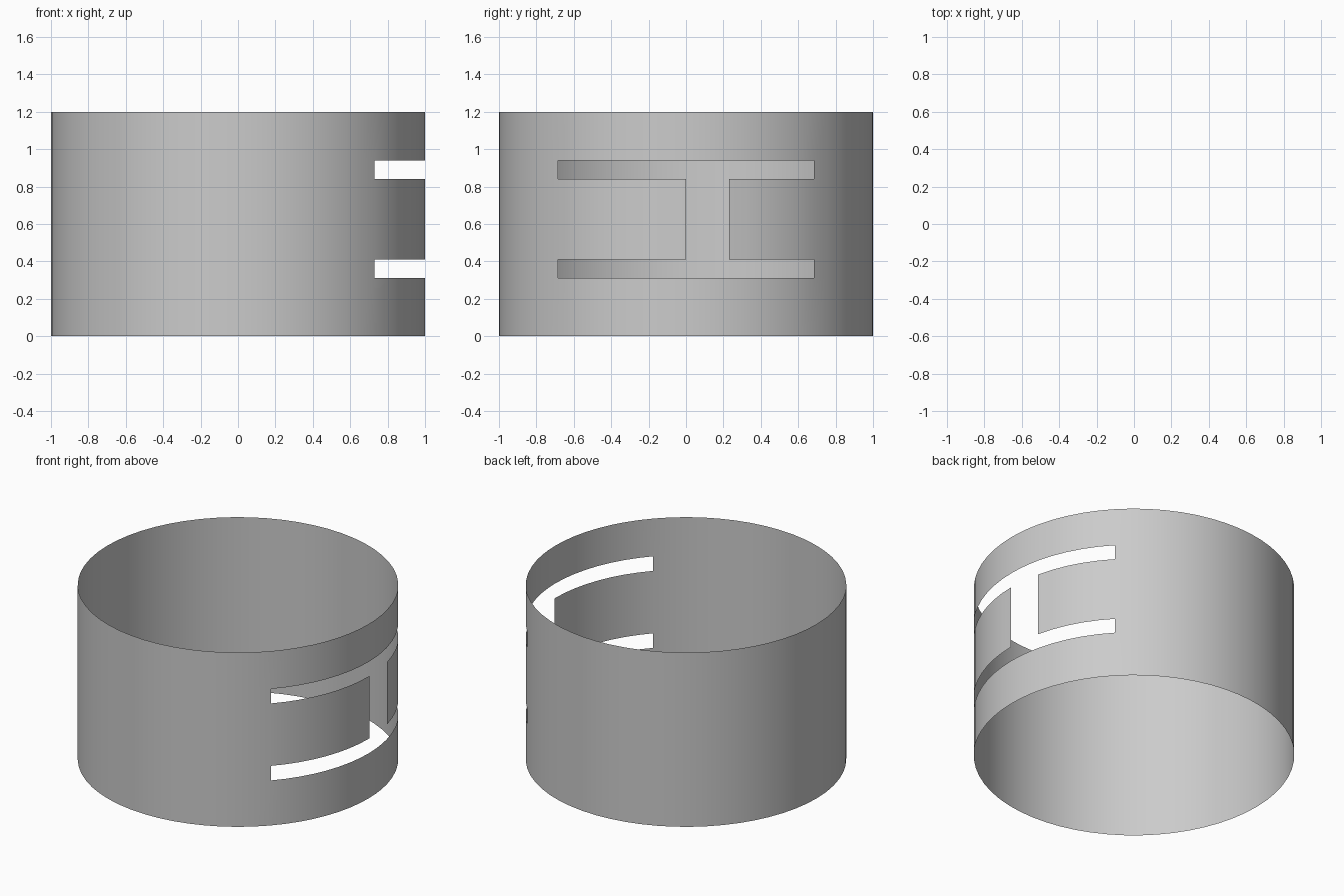
import bpy
import bmesh
from math import cos, sin, radians, ceil

cube = bpy.data.objects.get("Cube")
if cube:
    bpy.data.objects.remove(cube, do_unlink=True)

# Plain grey material
grey = bpy.data.materials.new("plain grey")
grey.use_nodes = True
colour = (0.6, 0.6, 0.6, 1)
grey.diffuse_color = colour
grey.node_tree.nodes["Principled BSDF"].inputs["Base Color"].default_value = colour

# Columns around the ring, with edges exactly on the slot ends (degrees from +x)
SLOT_END, GAP_START, GAP_END = 43.2, 0.0, 13.3
STEP = 6
breaks = [-SLOT_END, GAP_START, GAP_END, SLOT_END, 360 - SLOT_END]
angles = []
for start, end in zip(breaks, breaks[1:]):
    count = ceil((end - start) / STEP)
    angles += [start + (end - start) * i / count for i in range(count)]

# Rows: rim, slot, middle band, slot, rim
levels = [0, 0.31, 0.41, 0.84, 0.94, 1.2]


def is_open(angle, row):
    """True inside the two long slots and the upright gap joining them."""
    if row in (1, 3):
        return -SLOT_END < angle < SLOT_END
    return row == 2 and GAP_START < angle < GAP_END


# Thin open band with the slots left out
bm = bmesh.new()
rings = [[bm.verts.new((cos(radians(a)), sin(radians(a)), z)) for a in angles]
         for z in levels]
n = len(angles)
for row in range(len(levels) - 1):
    low, high = rings[row], rings[row + 1]
    for i in range(n):
        j = (i + 1) % n
        middle = (angles[i] + (angles[j] if j else breaks[-1])) / 2
        if not is_open(middle, row):
            face = bm.faces.new((low[i], low[j], high[j], high[i]))
            face.smooth = True

mesh = bpy.data.meshes.new("slotted_band")
bm.to_mesh(mesh)
bm.free()
mesh.materials.append(grey)
band = bpy.data.objects.new("slotted_band", mesh)
bpy.context.collection.objects.link(band)
